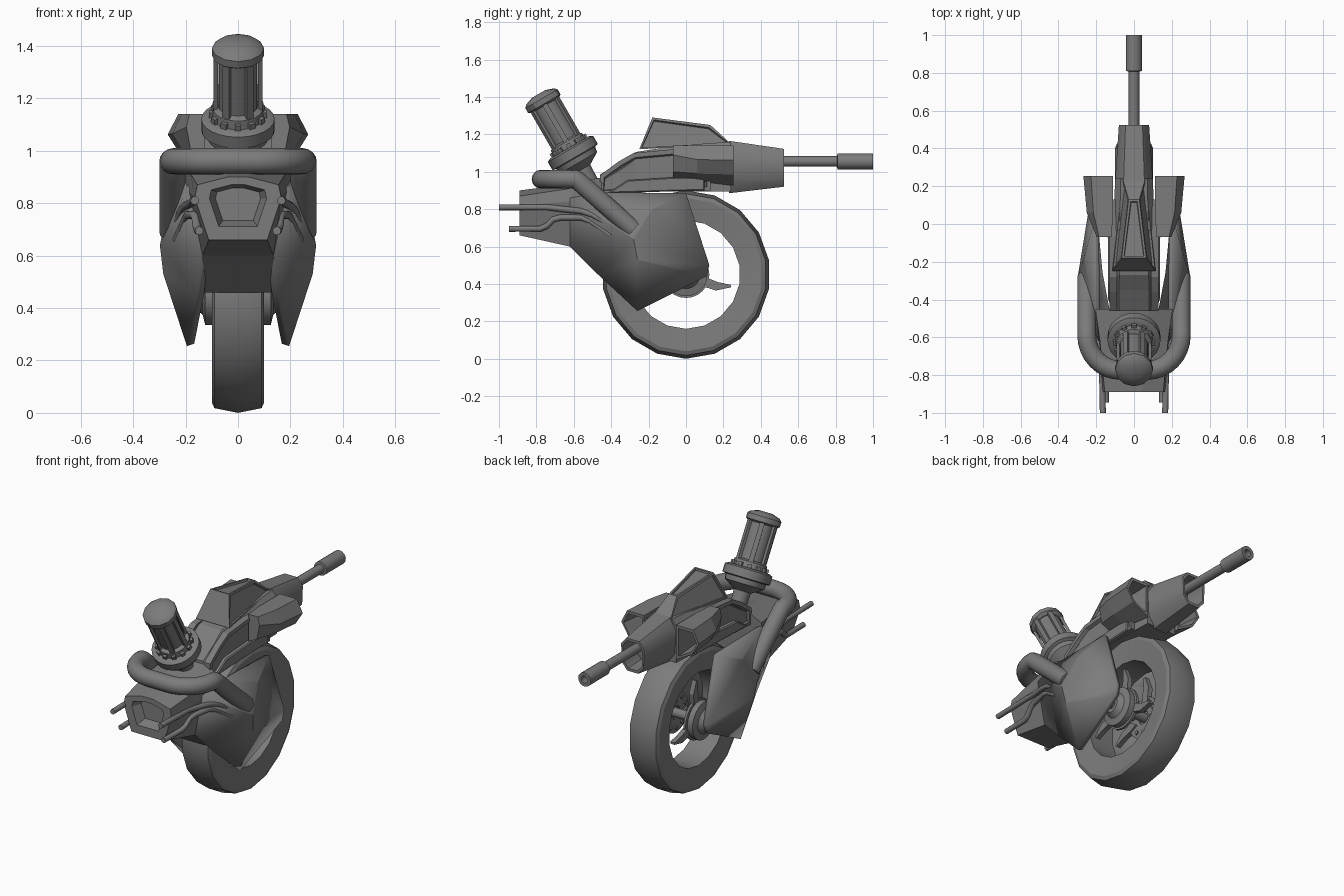
import bpy, bmesh, math
from mathutils import Vector, Matrix

if "Cube" in bpy.data.objects:
    bpy.data.objects.remove(bpy.data.objects["Cube"])

WHEEL = Vector((0, 0, 0.45))
DARK = bpy.data.materials.new("dark_grey")
DARK.diffuse_color = (.2, .2, .2, 1)
DARK.use_nodes = True
DARK.node_tree.nodes["Principled BSDF"].inputs["Base Color"].default_value = DARK.diffuse_color


def finish(name, bm, mirror=False, bevel=0, angle=30):
    bmesh.ops.recalc_face_normals(bm, faces=bm.faces)
    me = bpy.data.meshes.new(name)
    bm.to_mesh(me)
    bm.free()
    me.materials.append(DARK)
    ob = bpy.data.objects.new(name, me)
    bpy.context.collection.objects.link(ob)
    if bevel:
        m = ob.modifiers.new("bevel", 'BEVEL')
        m.width, m.segments = bevel, 1
    if mirror:
        ob.modifiers.new("mirror", 'MIRROR').use_mirror_merge = False
    if angle:
        bpy.ops.object.select_all(action='DESELECT')
        ob.select_set(True)
        bpy.context.view_layer.objects.active = ob
        bpy.ops.object.shade_smooth_by_angle(angle=math.radians(angle))
    return ob


def skin(bm, rings, loop=False):
    """Bridge closed rings of points; cap both ends unless looped."""
    rings = [[bm.verts.new(p) for p in r] for r in rings]
    n = len(rings[0])
    pairs = list(zip(rings, rings[1:])) + ([(rings[-1], rings[0])] if loop else [])
    for a, b in pairs:
        for i in range(n):
            j = (i + 1) % n
            bm.faces.new((a[i], a[j], b[j], b[i]))
    if not loop:
        bm.faces.new(rings[0])
        bm.faces.new(rings[-1])


def lathe(name, profile, mat, n=24, loop=False, **kw):
    """Revolve (radius, height) pairs about the local z axis of mat."""
    bm = bmesh.new()
    turn = [2 * math.pi * i / n for i in range(n)]
    skin(bm, [[mat @ Vector((r * math.cos(a), r * math.sin(a), h)) for a in turn]
              for r, h in profile], loop=loop)
    return finish(name, bm, **kw)


def loft(name, stations, angle=0, **kw):
    """Join (y, [(x, z), ...]) sections."""
    bm = bmesh.new()
    skin(bm, [[(x, y, z) for x, z in s] for y, s in stations])
    return finish(name, bm, angle=angle, **kw)


def sym(pts):
    return pts + [(-x, z) for x, z in reversed(pts)]


def scaled(sec, k):
    cx = sum(p[0] for p in sec) / len(sec)
    cz = sum(p[1] for p in sec) / len(sec)
    return [(cx + (x - cx) * k, cz + (z - cz) * k) for x, z in sec]


def tube(name, pts, r, mirror=True, n=12):
    pts = [Vector(p) for p in pts]
    bm = bmesh.new()
    rings = []
    for i, p in enumerate(pts):
        d0 = (p - pts[max(i - 1, 0)]).normalized()
        d1 = (pts[min(i + 1, len(pts) - 1)] - p).normalized()
        q = (d0 + d1).to_track_quat('Y', 'Z')
        rings.append([p + q @ Vector((r * math.cos(a), 0, r * math.sin(a)))
                      for a in (2 * math.pi * k / n for k in range(n))])
    skin(bm, rings)
    return finish(name, bm, mirror=mirror, angle=40)


# Wheel: faceted tyre, hub flanges, drilled discs and hooked blades on both sides
AX = Matrix.Translation(WHEEL) @ Matrix.Rotation(math.pi / 2, 4, 'Y')
lathe("tyre", [(.45, 0), (.432, .09), (.41, .1), (.29, .085), (.29, -.085),
               (.41, -.1), (.432, -.09)], AX, 18, loop=True)
lathe("axle", [(.028, -.21), (.028, .21)], AX, 16)
lathe("hub_flange", [(.07, .08), (.115, .09), (.115, .125), (.075, .135), (.05, .165)],
      AX, 24, mirror=True)
lathe("brake_disc", [(.125, .07), (.125, .085), (.04, .085), (.04, .07)], AX, 24,
      loop=True, mirror=True)
bm = bmesh.new()
for k in range(10):
    a = k * math.tau / 10
    bmesh.ops.create_cone(bm, cap_ends=True, segments=8, radius1=.012, radius2=.012, depth=.012,
                          matrix=AX @ Matrix.Translation((.095 * math.cos(a), .095 * math.sin(a), .068)))
finish("disc_studs", bm, mirror=True)
bm = bmesh.new()
blade = [(.06, -.01), (.12, -.02), (.17, -.04), (.24, -.055), (.24, -.068), (.16, -.085), (.08, -.06)]
for deg in (0, 100, 215):
    R = Matrix.Translation(WHEEL) @ Matrix.Rotation(math.radians(deg), 4, 'X')
    skin(bm, [[R @ Vector((x, y, z)) for y, z in blade] for x in (.06, .09)])
finish("wheel_blades", bm, mirror=True, angle=0)

# Side fairing: flat main plate folding forward into the nose, given thickness
V = [(.215, 0, .885), (.232, .125, .50), (.23, .108, .44), (.195, -.26, .255),
     (.155, -.47, .45), (.14, -.62, .60), (.19, -.62, .86), (.21, -.45, .89),
     (.265, -.18, .80), (.298, -.28, .64), (.285, -.26, .53)]
F = [(0, 1, 8), (1, 10, 9, 8), (1, 2, 10), (2, 3, 10), (3, 4, 10), (4, 5, 9, 10), (5, 6, 9),
     (6, 7, 9), (7, 8, 9), (7, 0, 8)]
bm = bmesh.new()
vs = [bm.verts.new(v) for v in V]
for f in F:
    bm.faces.new([vs[i] for i in f])
fairing = finish("side_fairing", bm, angle=14)
s = fairing.modifiers.new("thickness", 'SOLIDIFY')
s.thickness = .03
s.offset = -1 if fairing.data.polygons[2].normal.x > 0 else 1
fairing.modifiers.new("mirror", 'MIRROR')

# Nose housing with sunken hexagonal lamp
front = sym([(.04, .90), (.155, .87), (.165, .82), (.112, .66)])
loft("nose", [(-.83, scaled(front, .52)), (-.89, scaled(front, .66)), (-.89, front),
              (-.62, sym([(.06, .935), (.18, .91), (.185, .84), (.135, .60)])),
              (-.45, sym([(.08, .97), (.205, .91), (.205, .84), (.155, .46)]))])

# Big U-shaped pipe across the nose
arc = [(.07 + .18 * math.sin(t), -.59 - .185 * math.cos(t), .96)
       for t in (math.pi / 2 * i / 8 for i in range(9))]
half = arc + [(.25, -.57, .945), (.25, -.53, .91), (.25, -.28, .69)]
tube("front_pipe", [(-x, y, z) for x, y, z in reversed(half)] + half, .05, mirror=False, n=16)

# Thin side rods
tube("upper_rod", [(.165, -1, .81), (.17, -.74, .81), (.18, -.66, .80), (.20, -.56, .79),
                   (.215, -.50, .77), (.26, -.31, .66)], .016)
tube("lower_rod", [(.148, -.945, .695), (.152, -.78, .695), (.157, -.745, .71), (.162, -.71, .745),
                   (.17, -.67, .755), (.19, -.56, .755), (.20, -.51, .735), (.235, -.40, .66)], .016)

# Tilted canister on the nose
CAN = Matrix.Translation((0, -.605, 1.1)) @ Matrix.Rotation(math.radians(30), 4, 'X')
lathe("canister_base", [(.045, -.2), (.05, -.1), (.115, -.06), (.12, -.03), (.14, -.025),
                        (.14, .025), (.12, .035), (.1, .035), (.095, .07), (.075, .08)], CAN, 24)
lathe("canister_drum", [(.074, .05), (.074, .31)], CAN, 20)
lathe("canister_cap", [(.085, .295), (.1, .305), (.1, .335), (.085, .35), (.04, .365)], CAN, 12)
bm = bmesh.new()
for k in range(6):
    R = CAN @ Matrix.Rotation(k * math.tau / 6, 4, 'Z')
    bmesh.ops.create_cube(bm, matrix=R @ Matrix.Translation((.085, 0, .18)) @ Matrix.Diagonal((.016, .028, .24, 1)))
for k in range(12):
    R = CAN @ Matrix.Rotation(k * math.tau / 12, 4, 'Z')
    bmesh.ops.create_cube(bm, matrix=R @ Matrix.Translation((.1, 0, .042)) @ Matrix.Diagonal((.022, .024, .03, 1)))
finish("canister_bars", bm, angle=0)


# Upper body core with inset side panels
def box(w, lo, hi):
    return sym([(w * .7, hi), (w, hi - .04), (w, lo)])


loft("upper_body", [(-.46, box(.115, .87, .985)), (-.35, box(.115, .88, 1.05)),
                    (-.27, box(.11, .89, 1.105)), (-.05, box(.11, .895, 1.14)),
                    (.24, box(.1, .895, 1.16))])
panel = [(-.46, .88), (-.46, .98), (-.36, 1.055), (-.28, 1.1), (-.07, 1.12), (.13, 1.12),
         (.13, .9), (-.1, .895)]
bm = bmesh.new()
skin(bm, [[(x, y, z) for y, z in panel] for x in (.09, .13)])
side = [f for f in bm.faces if all(v.co.x > .12 for v in f.verts)]
bmesh.ops.recalc_face_normals(bm, faces=bm.faces)
bmesh.ops.inset_region(bm, faces=side, thickness=.025)
bmesh.ops.inset_region(bm, faces=side, thickness=.008, depth=-.02)
finish("body_side_panel", bm, mirror=True, angle=0)
bm = bmesh.new()
strip = [(-.42, .885), (-.31, .955), (-.07, .97), (.1, .97), (.1, .9), (-.1, .895)]
skin(bm, [[(x, y, z) for y, z in strip] for x in (.1, .137)])
finish("body_lower_strip", bm, mirror=True, bevel=.006, angle=0)

# Top cowl with sunken faces
bm = bmesh.new()
skin(bm, [[(.115, -.25, 1.12), (.06, .24, 1.15), (-.06, .24, 1.15), (-.115, -.25, 1.12)],
          [(.065, -.18, 1.29), (.028, .13, 1.25), (-.028, .13, 1.25), (-.065, -.18, 1.29)]])
bmesh.ops.recalc_face_normals(bm, faces=bm.faces)
bm.normal_update()
faces = [f for f in bm.faces if f.normal.z > -.5 and abs(f.normal.y) < .5]
bmesh.ops.inset_individual(bm, faces=faces, thickness=.016)
bmesh.ops.inset_individual(bm, faces=faces, thickness=.004, depth=-.012)
finish("top_cowl", bm, angle=0)

# Side scoops, open at the back
rear = [(.11, 1.14), (.228, 1.14), (.268, 1.062), (.22, .985), (.11, .925)]
loft("side_scoop", [(-.07, [(.12, 1.14), (.185, 1.14), (.197, 1.09), (.18, 1.0), (.12, .97)]),
                    (.06, [(.11, 1.14), (.215, 1.14), (.25, 1.065), (.205, .99), (.11, .95)]),
                    (.255, rear), (.255, scaled(rear, .8)), (.08, scaled(rear, .55))], mirror=True)

# Tail housing, hollow at the back, and the barrel
t0 = sym([(.055, 1.165), (.1, 1.1), (.092, .95), (.045, .885)])
t1 = sym([(.045, 1.122), (.08, 1.08), (.075, .965), (.038, .92)])
loft("tail_housing", [(.23, t0), (.525, t1), (.525, scaled(t1, .84)), (.4, scaled(t1, .75))], angle=50)
BAR = Matrix.Translation((0, 0, 1.055)) @ Matrix.Rotation(-math.pi / 2, 4, 'X')
lathe("barrel", [(.028, .35), (.028, .83)], BAR, 16)
lathe("muzzle", [(.03, .808), (.043, .81), (.043, 1.0), (.022, 1.0), (.022, .9)], BAR, 16)
